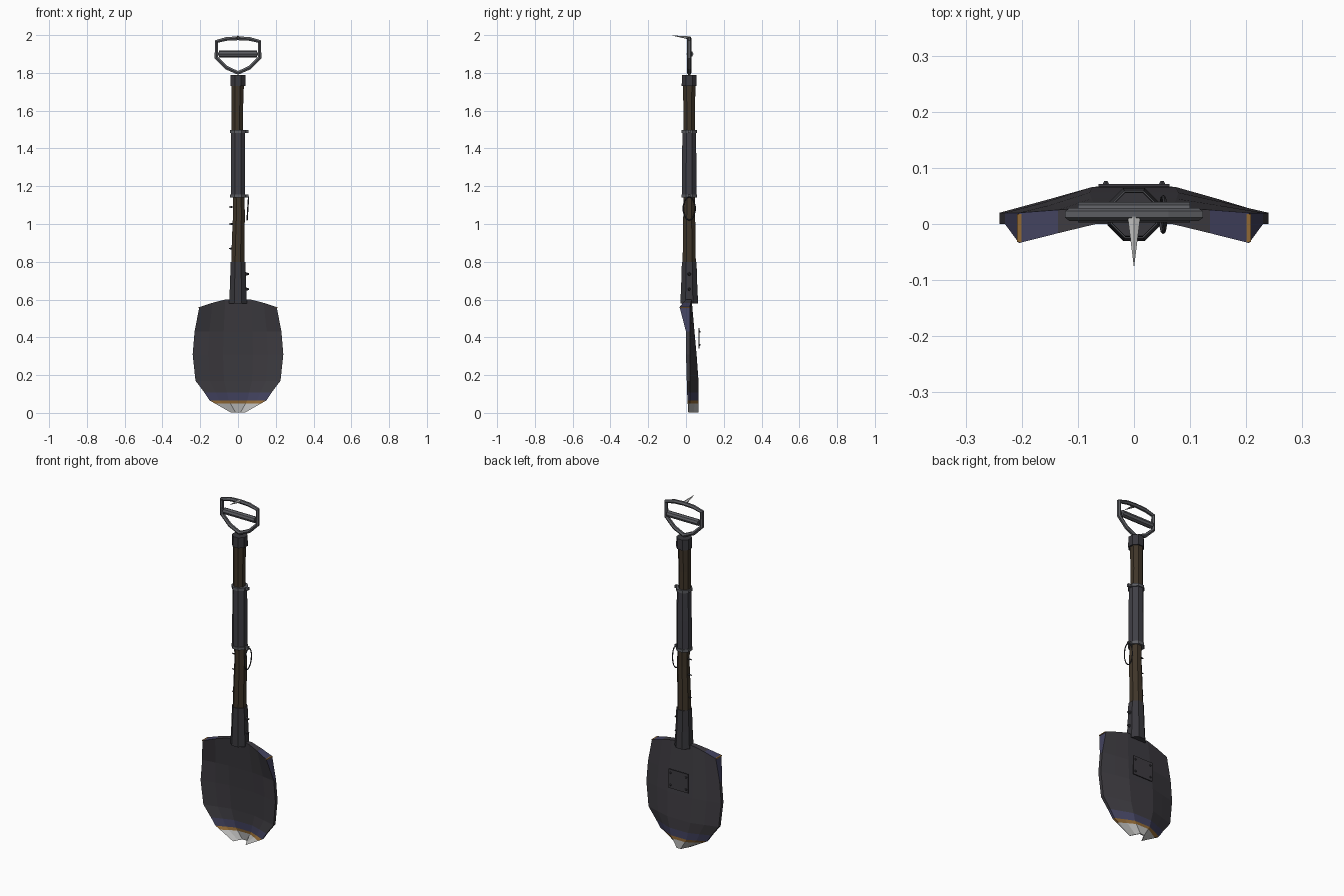
import bpy, bmesh, math
from mathutils import Vector, Matrix

if "Cube" in bpy.data.objects:
    bpy.data.objects.remove(bpy.data.objects["Cube"])

def mat(name, r, g, b):
    m = bpy.data.materials.new(name)
    m.diffuse_color = (r, g, b, 1)
    m.use_nodes = True
    m.node_tree.nodes["Principled BSDF"].inputs["Base Color"].default_value = m.diffuse_color
    return m

STEEL = mat("dark steel", .047, .044, .052)
BLUE = mat("heat blue", .055, .055, .115)
STRAW = mat("heat straw", .28, .14, .035)
EDGE = mat("bare edge", .50, .50, .49)
WOOD = mat("dark wood", .050, .036, .022)
WRAP = mat("wrap", .050, .049, .060)
IRON = mat("iron", .040, .039, .046)
GREY = mat("worn grey", .105, .108, .12)
CY = 0.017   # shaft axis in y

def finish(name, bm, *mats):
    bmesh.ops.recalc_face_normals(bm, faces=bm.faces)
    me = bpy.data.meshes.new(name)
    bm.to_mesh(me)
    bm.free()
    for m in mats:
        me.materials.append(m)
    ob = bpy.data.objects.new(name, me)
    bpy.context.collection.objects.link(ob)
    return ob

def lathe(name, rings, m, sides=8):
    """Faceted column from (z, radius, x offset) rings, flat side to the front."""
    bm = bmesh.new()
    loops = []
    for z, r, dx in rings:
        loops.append([bm.verts.new((dx + r * math.cos(a), CY + r * math.sin(a), z))
                      for a in [math.tau * (i + .5) / sides for i in range(sides)]])
    for a, b in zip(loops, loops[1:]):
        for i in range(sides):
            j = (i + 1) % sides
            bm.faces.new((a[i], a[j], b[j], b[i]))
    bm.faces.new(loops[0])
    bm.faces.new(loops[-1])
    return finish(name, bm, m)

def cone(name, start, end, r1, r2, m, sides=8, squash=1):
    s, e = Vector(start), Vector(end)
    bm = bmesh.new()
    rot = (e - s).to_track_quat('Z', 'Y').to_matrix().to_4x4()
    bmesh.ops.create_cone(bm, cap_ends=True, segments=sides, radius1=r1, radius2=r2,
                          depth=(e - s).length,
                          matrix=Matrix.Translation((s + e) / 2) @ rot @ Matrix.Diagonal((1, squash, 1, 1)))
    return finish(name, bm, m)

def box(name, c, size, m):
    bm = bmesh.new()
    bmesh.ops.create_cube(bm, size=1, matrix=Matrix.Translation(c) @ Matrix.Diagonal((*size, 1)))
    return finish(name, bm, m)

def tube(name, pts, r, m, res=1):
    cu = bpy.data.curves.new(name, 'CURVE')
    cu.dimensions = '3D'
    cu.bevel_depth, cu.bevel_resolution = r, res
    sp = cu.splines.new('POLY')
    sp.points.add(len(pts) - 1)
    for p, co in zip(sp.points, pts):
        p.co = (*co, 1)
    sp.use_cyclic_u = True
    cu.materials.append(m)
    ob = bpy.data.objects.new(name, cu)
    bpy.context.collection.objects.link(ob)
    bpy.ops.object.select_all(action='DESELECT')
    ob.select_set(True)
    bpy.context.view_layer.objects.active = ob
    bpy.ops.object.convert(target='MESH')
    for p in bpy.context.object.data.polygons:
        p.use_smooth = False

# Blade: dished solid; rows are z, half width, front edge/centre y, back edge/centre y
ROWS = [(.60, .205, -.034, .000, .020, .030),
        (.43, .230, .000, .022, .020, .045),
        (.31, .240, .000, .035, .020, .056),
        (.17, .225, .004, .045, .022, .066),
        (.108, .178, .006, .047, .022, .067),
        (.066, .150, .008, .050, .021, .067),
        (.050, .122, .009, .053, .020, .067),
        (.003, .040, .012, .060, .016, .067)]
COLS = [(-1, 0), (-.66, .52), (-.33, 1), (0, 1), (.33, 1), (.66, .52), (1, 0)]
bm = bmesh.new()
front, back = [], []
for k, (z, w, fe, fc, be, bc) in enumerate(ROWS):
    fr, bk = [], []
    for u, t in COLS:
        zz = z - (.04 * max(0, (abs(u) - .4) / .6) if k == 0 else 0)
        fr.append(bm.verts.new((u * w, fe + (fc - fe) * t, zz)))
        bk.append(bm.verts.new((u * w, be + (bc - be) * t, zz)))
    front.append(fr)
    back.append(bk)
band = {3: 1, 4: 1, 5: 2, 6: 3}
band[3] = 0
for k in range(len(ROWS) - 1):
    for g in (front, back):
        for i in range(6):
            f = bm.faces.new((g[k][i], g[k][i + 1], g[k + 1][i + 1], g[k + 1][i]))
            f.material_index = band.get(k, 0)
    for i in (0, 6):
        f = bm.faces.new((front[k][i], back[k][i], back[k + 1][i], front[k + 1][i]))
        f.material_index = 1 if k == 0 else band.get(k, 0)
for k in (0, -1):
    for i in range(6):
        f = bm.faces.new((front[k][i], front[k][i + 1], back[k][i + 1], back[k][i]))
        f.material_index = 3 if k else (1 if i in (0, 5) else 0)
finish("blade", bm, STEEL, BLUE, STRAW, EDGE)

# Straw-coloured strips at the shoulder ends
for s in (-1, 1):
    box("shoulder_strip", (s * .204, -.007, .559), (.009, .05, .005), STRAW)

# Riveted plate on the blade back
box("back_plate", (0, .069, .395), (.126, .005, .11), STEEL)
for x in (-.05, .05):
    for z in (.36, .43):
        cone("plate_rivet", (x, .069, z), (x, .077, z), .008, .003, IRON, 6)

# Shaft, bottom to top
lathe("socket", [(.58, .051, 0), (.68, .046, 0), (.80, .042, 0)], IRON)
lathe("lower_wood", [(.78, .038, -.001), (.92, .036, .001), (1.05, .034, .005), (1.16, .033, .003)], WOOD)
lathe("shaft_wrap", [(1.15, .041, 0), (1.32, .041, 0), (1.49, .039, 0)], WRAP)
lathe("upper_wood", [(1.48, .034, -.004), (1.60, .033, -.004), (1.74, .036, -.002)], WOOD)
lathe("top_collar", [(1.73, .043, 0), (1.79, .042, 0)], IRON)

# Clamp bands with their screw lugs
for z in (1.147, 1.490):
    lathe("clamp_band", [(z - .008, .045, 0), (z + .008, .045, 0)], GREY)
    box("clamp_lug", (.047, CY, z), (.018, .014, .016), GREY)

# Rivets on the socket and studs on the lower wood
for z in (.655, .735):
    cone("socket_rivet", (.040, CY, z), (.058, CY, z), .010, .004, IRON, 6)
for z in (.87, 1.00, 1.09):
    cone("wood_stud", (-.028, CY, z), (-.047, CY, z), .006, .003, IRON, 6)

# Cord loop hanging from the lower clamp
tube("cord_loop", [(.052 + .004 * math.cos(a), CY + .032 * math.sin(a), 1.082 + .062 * math.cos(a))
                   for a in [math.tau * i / 14 for i in range(14)]], .0035, IRON, 0)

# D-shaped handle
half = [(.062, 1.828), (.114, 1.880), (.115, 1.966), (.060, 1.980)]
path = [(0, 1.800)] + half + [(0, 1.983)] + [(-x, z) for x, z in reversed(half)]
tube("handle_frame", [(x, CY, z) for x, z in path], .0115, GREY)
cone("handle_grip", (-.100, CY + .004, 1.900), (.100, CY + .004, 1.900), .018, .018, GREY)
cone("grip_core", (-.114, CY, 1.900), (.114, CY, 1.900), .009, .009, IRON, 6)

# Forward spike on top of the handle
cone("top_spike", (0, .012, 1.986), (0, -.075, 1.998), .013, .0005, EDGE, 6, .6)
